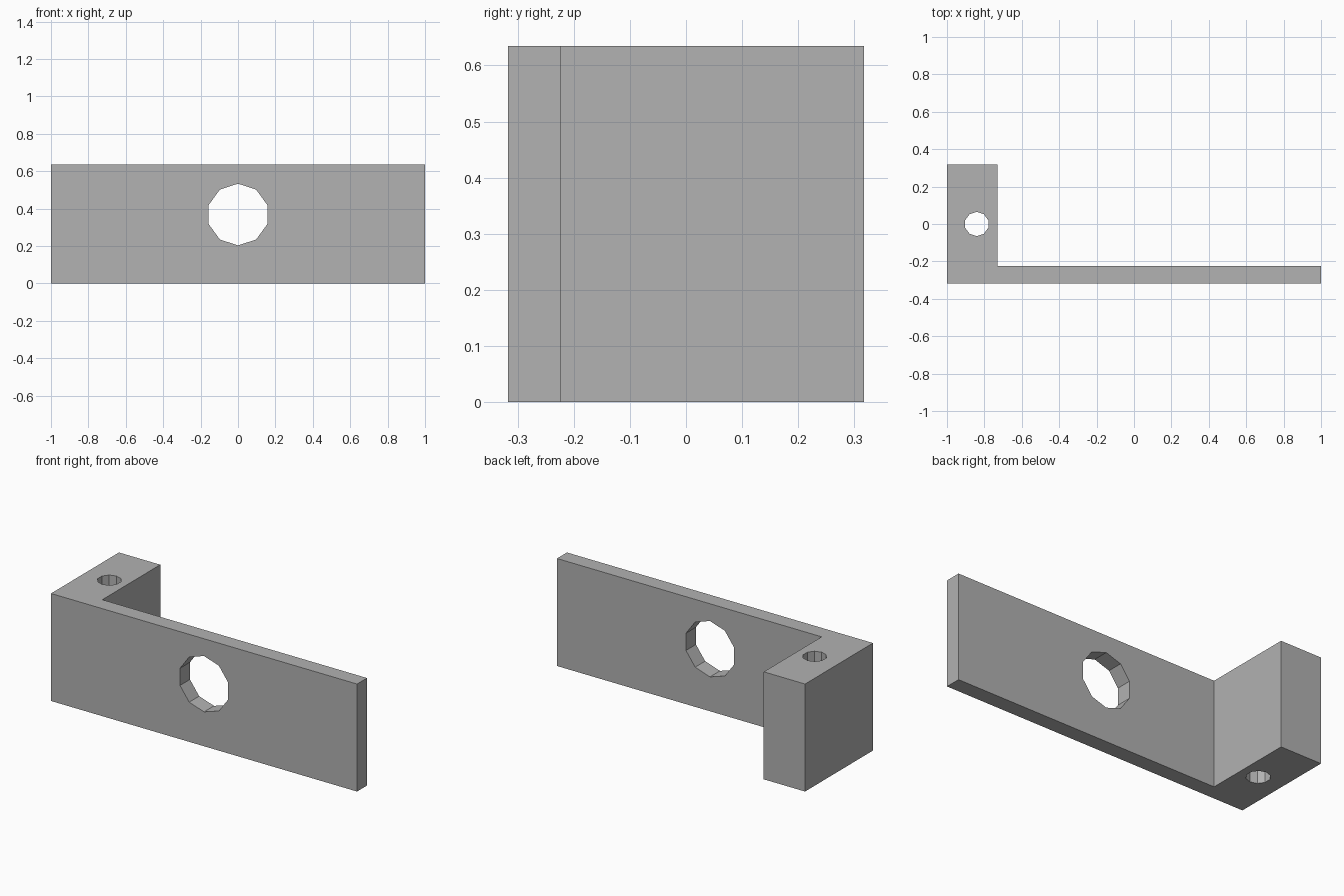
import bpy
import bmesh
import math

cube = bpy.data.objects.get("Cube")
if cube:
    bpy.data.objects.remove(cube, do_unlink=True)

HEIGHT = 0.635
BACK = 0.317        # half of the depth
WALL_BACK = -0.224  # rear face of the thin plate
BLOCK_EDGE = -0.73  # inner face of the mounting block

grey = bpy.data.materials.new("plain grey")
grey.use_nodes = True
colour = (0.445, 0.445, 0.445, 1)
grey.diffuse_color = colour
grey.node_tree.nodes["Principled BSDF"].inputs["Base Color"].default_value = colour


def add_object(name, bm):
    bmesh.ops.recalc_face_normals(bm, faces=bm.faces)
    mesh = bpy.data.meshes.new(name)
    bm.to_mesh(mesh)
    bm.free()
    mesh.materials.append(grey)
    obj = bpy.data.objects.new(name, mesh)
    bpy.context.collection.objects.link(obj)
    return obj


def drill(target, name, radius, location, tilt=0):
    """Cut a ten-sided hole through the target."""
    bm = bmesh.new()
    bmesh.ops.create_cone(bm, cap_ends=True, segments=10,
                          radius1=radius, radius2=radius, depth=1)
    cutter = add_object(name, bm)
    cutter.location = location
    cutter.rotation_euler.x = tilt
    cutter.hide_render = True
    mod = target.modifiers.new(name, "BOOLEAN")
    mod.operation = "DIFFERENCE"
    mod.solver = "EXACT"
    mod.object = cutter
    bpy.context.view_layer.objects.active = target
    bpy.ops.object.modifier_apply(modifier=name)
    bpy.data.objects.remove(cutter, do_unlink=True)


# L-shaped bracket: thin plate with a thick block at one end
profile = [(-1, -BACK), (1, -BACK), (1, WALL_BACK),
           (BLOCK_EDGE, WALL_BACK), (BLOCK_EDGE, BACK), (-1, BACK)]
bm = bmesh.new()
base = bm.faces.new([bm.verts.new((x, y, 0)) for x, y in profile])
extruded = bmesh.ops.extrude_face_region(bm, geom=[base], use_keep_orig=True)
top = [v for v in extruded["geom"] if isinstance(v, bmesh.types.BMVert)]
bmesh.ops.translate(bm, verts=top, vec=(0, 0, HEIGHT))
bracket = add_object("bracket", bm)

# Large hole through the plate, small screw hole down the block
drill(bracket, "plate_hole", 0.165, (0, -BACK, 0.368), math.pi / 2)
drill(bracket, "screw_hole", 0.065, (-0.841, 0, HEIGHT / 2))
